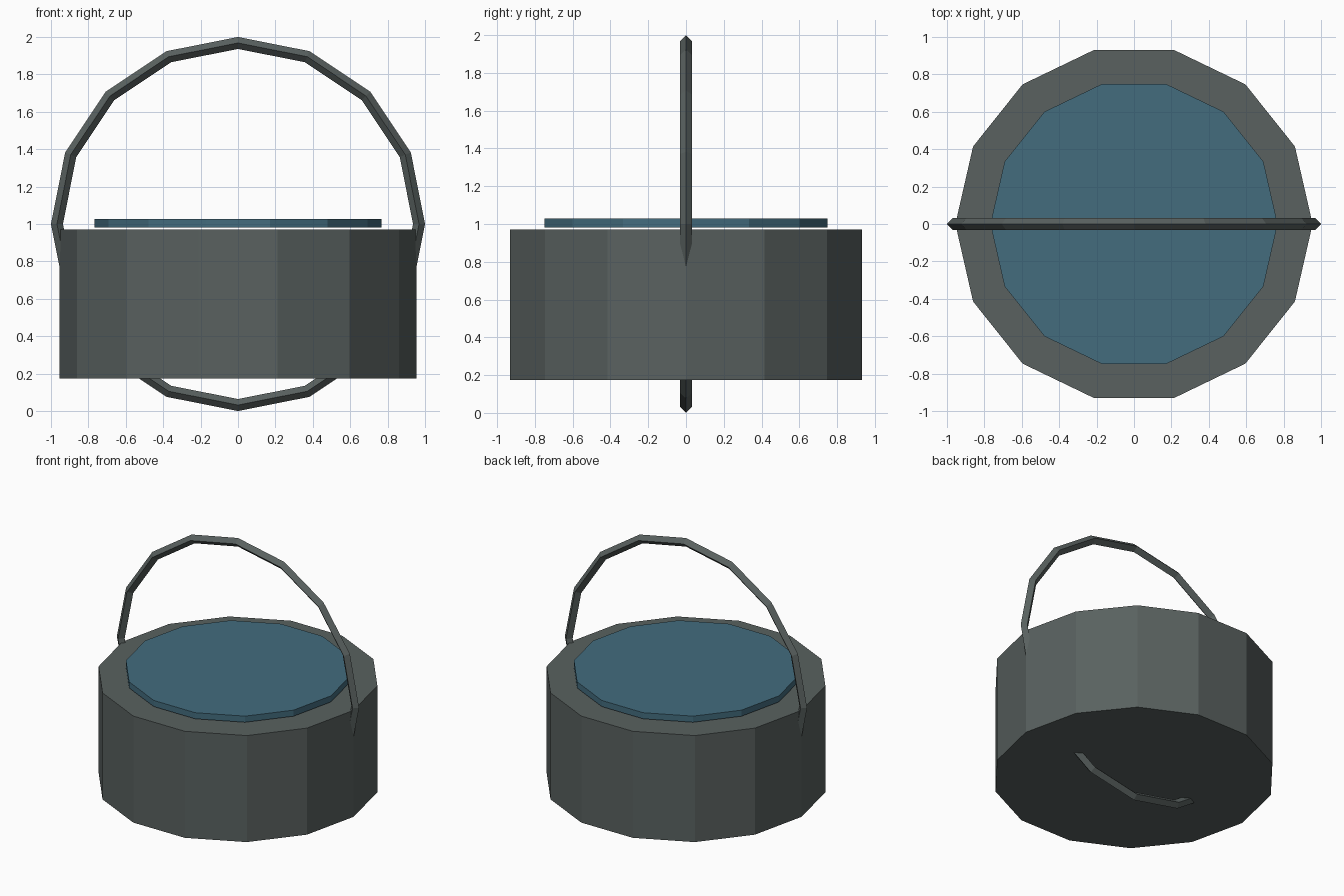
import bpy
import math

if "Cube" in bpy.data.objects:
    bpy.data.objects.remove(bpy.data.objects["Cube"])


def material(name, rgb):
    m = bpy.data.materials.new(name)
    m.diffuse_color = (*rgb, 1.0)
    m.use_nodes = True
    m.node_tree.nodes["Principled BSDF"].inputs["Base Color"].default_value = m.diffuse_color
    return m


iron = material("dark_iron_grey", (0.100, 0.120, 0.116))
water_blue = material("water_blue", (0.056, 0.150, 0.208))

SIDES = 14


def prism(name, radius, z0, z1, mat):
    """Closed 14-sided drum with a corner on the x axis."""
    ring = [(radius * math.cos(2 * math.pi * i / SIDES),
             radius * math.sin(2 * math.pi * i / SIDES)) for i in range(SIDES)]
    verts = [(x, y, z0) for x, y in ring] + [(x, y, z1) for x, y in ring]
    faces = [(i, (i + 1) % SIDES, SIDES + (i + 1) % SIDES, SIDES + i)
             for i in range(SIDES)]
    faces += [tuple(reversed(range(SIDES))), tuple(range(SIDES, 2 * SIDES))]
    mesh = bpy.data.meshes.new(name)
    mesh.from_pydata(verts, [], faces)
    mesh.materials.append(mat)
    obj = bpy.data.objects.new(name, mesh)
    bpy.context.collection.objects.link(obj)
    return obj


# Pot body and the thin disc hovering just over its top
prism("pot_body", 0.955, 0.175, 0.97, iron)
prism("water_surface", 0.768, 0.982, 1.028, water_blue)

# Handle: full upright ring with a diamond cross-section, passing through the pot
bpy.ops.mesh.primitive_torus_add(
    major_segments=16, minor_segments=4, major_radius=0.968, minor_radius=0.032,
    location=(0, 0, 1.0), rotation=(math.pi / 2, 0, 0))
handle = bpy.context.object
handle.name = "ring_handle"
handle.data.materials.clear()
handle.data.materials.append(iron)
bpy.ops.object.shade_flat()
